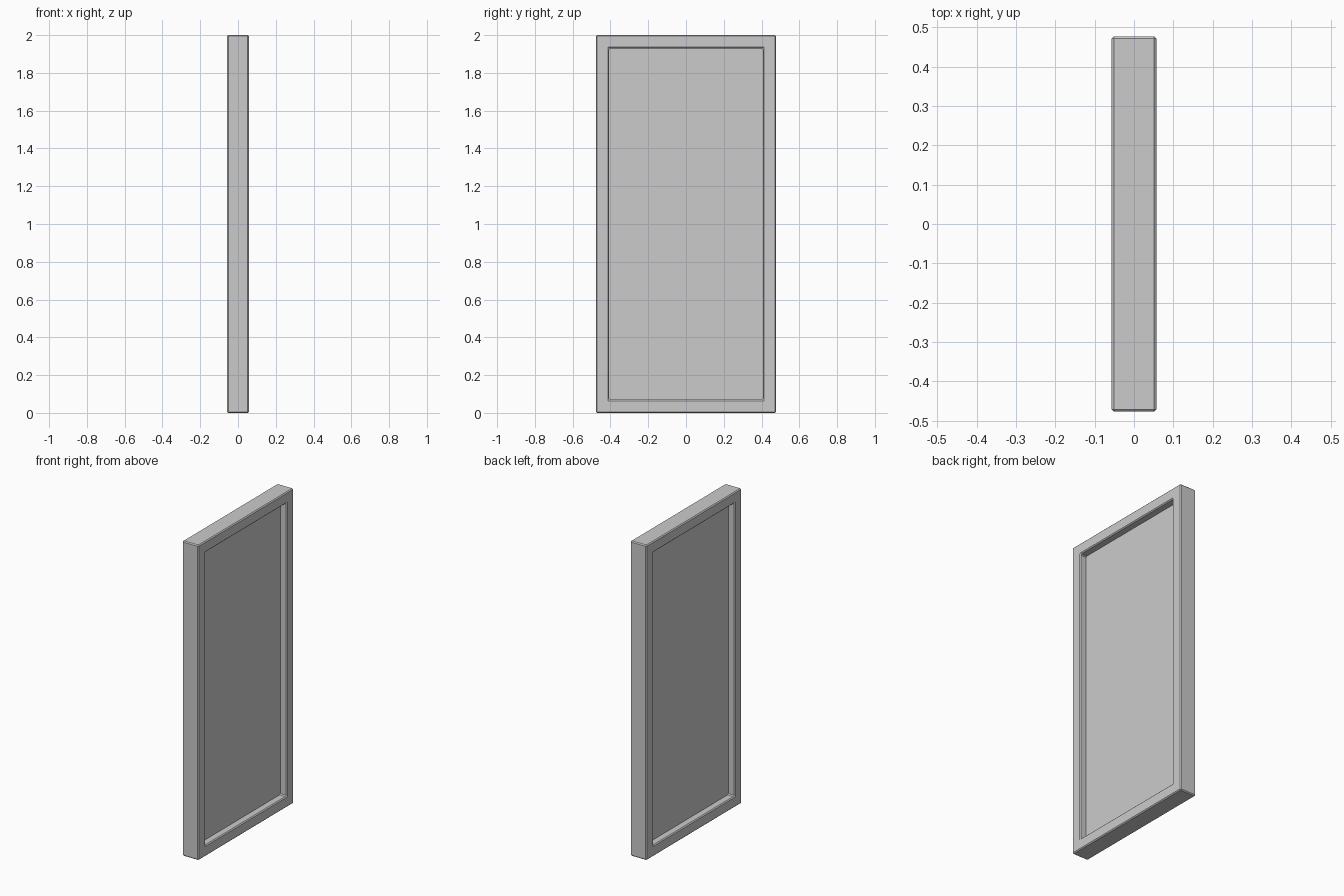
import bpy, bmesh

if "Cube" in bpy.data.objects:
    bpy.data.objects.remove(bpy.data.objects["Cube"])

HALF_X, HALF_Y, HEIGHT = 0.057, 0.477, 2.0
BORDER, BEVEL = 0.07, 0.006
PANEL_HALF_X = 0.012

grey = bpy.data.materials.new("light_grey")
grey.diffuse_color = (0.6, 0.6, 0.6, 1)
grey.use_nodes = True
grey.node_tree.nodes["Principled BSDF"].inputs["Base Color"].default_value = grey.diffuse_color


def make_object(name, bm):
    bmesh.ops.recalc_face_normals(bm, faces=bm.faces)
    mesh = bpy.data.meshes.new(name)
    bm.to_mesh(mesh)
    bm.free()
    mesh.materials.append(grey)
    obj = bpy.data.objects.new(name, mesh)
    bpy.context.collection.objects.link(obj)
    return obj


def corner_ring(bm, x, inset):
    y, z0, z1 = HALF_Y - inset, inset, HEIGHT - inset
    return [bm.verts.new((x, a, b)) for a, b in ((-y, z0), (y, z0), (y, z1), (-y, z1))]


# Frame: rectangular section swept around four mitred corners, chamfered
bm = bmesh.new()
rings = [corner_ring(bm, x, i) for x, i in
         ((-HALF_X, 0), (HALF_X, 0), (HALF_X, BORDER), (-HALF_X, BORDER))]
for r in range(4):
    a, b = rings[r], rings[(r + 1) % 4]
    for c in range(4):
        d = (c + 1) % 4
        bm.faces.new((a[c], a[d], b[d], b[c]))
# The flat mitre seams stay unbevelled because of the angle limit
frame = make_object("frame", bm)
bevel = frame.modifiers.new("chamfer", 'BEVEL')
bevel.width = BEVEL
bevel.segments = 1
bevel.limit_method = 'ANGLE'

# Recessed panel, tucked slightly into the frame
bm = bmesh.new()
bmesh.ops.create_cube(bm, size=1)
for v in bm.verts:
    v.co.x *= 2 * PANEL_HALF_X
    v.co.y *= 2 * (HALF_Y - BORDER + 0.01)
    v.co.z = v.co.z * (HEIGHT - 2 * BORDER + 0.02) + HEIGHT / 2
make_object("panel", bm)
